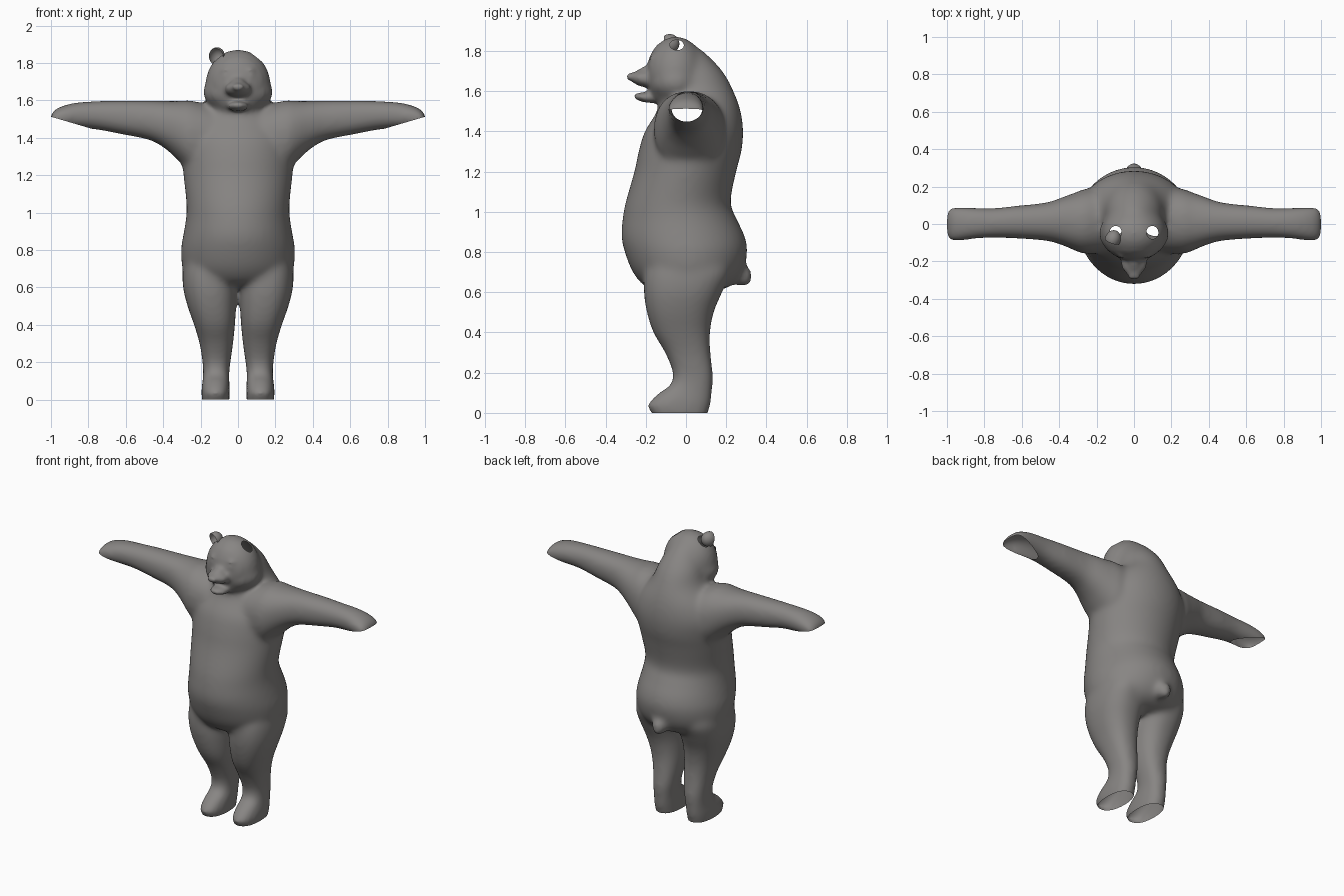
import bpy, bmesh, math
from mathutils import Vector, Matrix

if "Cube" in bpy.data.objects:
    bpy.data.objects.remove(bpy.data.objects["Cube"])

fur = bpy.data.materials.new("warm_grey")
fur.diffuse_color = (0.245, 0.235, 0.228, 1)
fur.use_nodes = True
fur.node_tree.nodes["Principled BSDF"].inputs["Base Color"].default_value = fur.diffuse_color


def catmull(p, steps=4):
    """Smoothly resample a list of section tuples."""
    out = []
    for i in range(len(p) - 1):
        a, b, c, d = p[max(i - 1, 0)], p[i], p[i + 1], p[min(i + 2, len(p) - 1)]
        for s in range(steps):
            t = s / steps
            out.append([0.5 * (2 * q + (r - o) * t + (2 * o - 5 * q + 4 * r - u) * t * t
                               + (3 * q - o - 3 * r + u) * t ** 3)
                        for o, q, r, u in zip(a, b, c, d)])
    return out + [list(p[-1])]


def loft(bm, sections, place, power=1.0, n=40):
    """Skin of oval sections (t, a0, a1, b0, b1), capped at both ends."""
    rings = []
    for t, a0, a1, b0, b1 in catmull(sections):
        ring = []
        for k in range(n):
            c, s = math.cos(2 * math.pi * k / n), math.sin(2 * math.pi * k / n)
            c = math.copysign(abs(c) ** power, c)
            s = math.copysign(abs(s) ** power, s)
            ring.append(bm.verts.new(place(t, (a0 + a1) / 2 + c * (a1 - a0) / 2,
                                           (b0 + b1) / 2 + s * (b1 - b0) / 2)))
        rings.append(ring)
    faces = [bm.faces.new(rings[0]), bm.faces.new(rings[-1])]
    for r, q in zip(rings, rings[1:]):
        faces += [bm.faces.new((r[k], r[(k + 1) % n], q[(k + 1) % n], q[k])) for k in range(n)]
    bmesh.ops.recalc_face_normals(bm, faces=faces)


def ball(bm, centre, radii, tilt=0):
    m = Matrix.Translation(centre) @ Matrix.Rotation(tilt, 4, 'X') @ Matrix.Diagonal((*radii, 1))
    return bmesh.ops.create_uvsphere(bm, u_segments=32, v_segments=20, radius=1, matrix=m)


def make_object(name, bm):
    me = bpy.data.meshes.new(name)
    bm.to_mesh(me)
    bm.free()
    me.materials.append(fur)
    ob = bpy.data.objects.new(name, me)
    bpy.context.collection.objects.link(ob)
    return ob


def slice_off(bm, region, point, normal):
    """Cut an opening with a plane, only inside the given region."""
    faces = [f for f in bm.faces if all(region(v.co) for v in f.verts)]
    geom = set(faces)
    for f in faces:
        geom.update(f.verts)
        geom.update(f.edges)
    bmesh.ops.bisect_plane(bm, geom=list(geom), dist=1e-5, plane_co=point,
                           plane_no=normal, clear_outer=True)


bm = bmesh.new()
# torso, shoulders and nape
loft(bm, [(0.60, -.13, .13, -.12, .12), (0.63, -.24, .24, -.205, .22), (0.70, -.295, .295, -.265, .28),
          (0.80, -.305, .305, -.305, .305), (0.88, -.293, .293, -.322, .292), (0.97, -.278, .278, -.315, .25),
          (1.05, -.276, .276, -.30, .222), (1.20, -.292, .292, -.257, .25), (1.30, -.30, .30, -.236, .276),
          (1.40, -.30, .30, -.205, .285), (1.50, -.25, .25, -.145, .272), (1.60, -.17, .17, -.12, .237),
          (1.70, -.135, .135, -.11, .182), (1.80, -.085, .085, -.11, .085), (1.85, -.04, .04, -.10, .0)],
     lambda t, a, b: (a, b, t))
for s in (-1, 1):
    # legs and feet
    loft(bm, [(0.78, .06, .27, -.17, .19), (0.70, .02, .295, -.205, .22), (0.60, .006, .294, -.21, .18),
              (0.50, .010, .270, -.195, .138), (0.40, .016, .235, -.163, .120), (0.30, .026, .206, -.105, .122),
              (0.20, .040, .190, -.066, .134), (0.14, .047, .187, -.078, .133), (0.10, .046, .190, -.135, .130),
              (0.06, .044, .195, -.178, .126), (0.03, .044, .196, -.195, .120), (0.00, .046, .192, -.170, .110),
              (-.03, .046, .192, -.165, .105)],
         lambda t, a, b: (s * a, b, t), 0.85)
    # arms and paws
    loft(bm, [(0.10, -.15, .20, 1.22, 1.56), (0.25, -.16, .19, 1.22, 1.60), (0.31, -.145, .17, 1.27, 1.597),
              (0.38, -.115, .145, 1.335, 1.597), (0.47, -.09, .115, 1.387, 1.60), (0.63, -.078, .098, 1.42, 1.60),
              (0.75, -.074, .085, 1.443, 1.597), (0.84, -.078, .086, 1.45, 1.592), (0.91, -.088, .09, 1.45, 1.58),
              (0.965, -.092, .09, 1.45, 1.56), (0.99, -.085, .083, 1.455, 1.54), (1.003, -.06, .06, 1.47, 1.52)],
         lambda t, a, b: (s * t, a, b), 0.9)
    # brows and eyes
    ball(bm, (s * .062, -.168, 1.728), (.026, .02, .016))
    ball(bm, (s * .058, -.158, 1.762), (.035, .025, .014))
# skull, cheeks, muzzle, nose, lower jaw
ball(bm, (0, -.05, 1.683), (.175, .148, .19))
ball(bm, (0, -.05, 1.645), (.188, .14, .115))
ball(bm, (0, -.195, 1.66), (.072, .085, .042), -.15)
ball(bm, (0, -.20, 1.70), (.036, .06, .024), .35)
ball(bm, (0, -.277, 1.672), (.036, .022, .02))
ball(bm, (0, -.185, 1.568), (.058, .078, .026), -.1)
# tail
ball(bm, (0, .275, .685), (.05, .055, .055), .5)
ball(bm, (0, .297, .66), (.035, .03, .032))
rough = make_object("body_parts", bm)

# fuse the parts into one skin
mod = rough.modifiers.new("fuse", 'REMESH')
mod.mode, mod.voxel_size = 'VOXEL', 0.012
dg = bpy.context.evaluated_depsgraph_get()
fused = bpy.data.meshes.new_from_object(rough.evaluated_get(dg))
bm = bmesh.new()
bm.from_mesh(fused)
bpy.data.objects.remove(rough)

# relax the skin, keeping the face crisp
is_face = lambda c: c.y < -.14 and c.z > 1.51
soft = [v for v in bm.verts if not is_face(v.co)]
for i in range(14):
    bmesh.ops.smooth_vert(bm, verts=soft if i > 2 else bm.verts[:], factor=0.5,
                          use_axis_x=True, use_axis_y=True, use_axis_z=True)

# open soles, open paws and ear holes
slice_off(bm, lambda c: c.z < .15, (0, 0, 0), (0, 0, -1))
for s in (-1, 1):
    slice_off(bm, lambda c: s * c.x > .74, (s * .83, 0, 1.463), Vector((s * .05, 0, -.17)).normalized())
    spot, n = Vector((s * .102, -.038, 1.835)), Vector((s * .62, .04, .78)).normalized()
    near = lambda c: (c - spot).length < .075
    top = max(v.co.dot(n) for v in bm.verts if near(v.co))
    slice_off(bm, near, n * (top - .005), n)
body = make_object("body", bm)

# single cupped ear, open to the front
bm = bmesh.new()
ball(bm, (0, 0, 0), (.042, .05, .048))
bmesh.ops.bisect_plane(bm, geom=bm.verts[:] + bm.edges[:] + bm.faces[:], dist=1e-5,
                       plane_co=(0, -.012, 0), plane_no=(0, -1, 0), clear_outer=True)
bm.transform(Matrix.Translation((-.113, -.082, 1.836)) @ Matrix.Rotation(-.35, 4, 'Z')
             @ Matrix.Rotation(.25, 4, 'X'))
ear = make_object("ear", bm)

for ob in (body, ear):
    for p in ob.data.polygons:
        p.use_smooth = True
